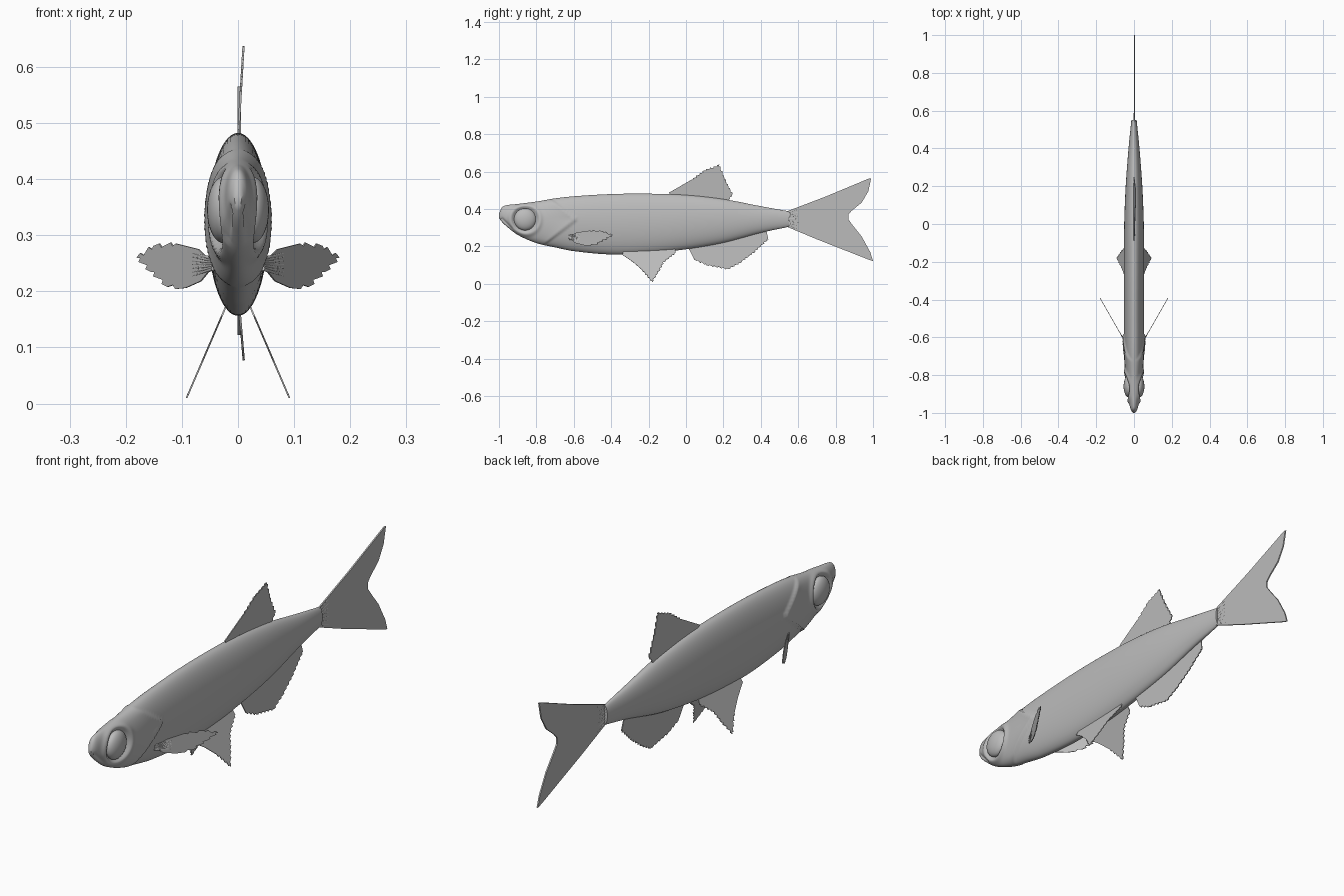
import bpy, bmesh, math
from mathutils import Vector

if "Cube" in bpy.data.objects:
    bpy.data.objects.remove(bpy.data.objects["Cube"], do_unlink=True)

grey = bpy.data.materials.new("fish grey")
grey.use_nodes = True
COLOUR = (0.5, 0.5, 0.5, 1)
grey.diffuse_color = COLOUR
grey.node_tree.nodes["Principled BSDF"].inputs["Base Color"].default_value = COLOUR


def finish(name, bm, smooth=None):
    bmesh.ops.recalc_face_normals(bm, faces=bm.faces)
    mesh = bpy.data.meshes.new(name)
    bm.to_mesh(mesh)
    bm.free()
    mesh.materials.append(grey)
    obj = bpy.data.objects.new(name, mesh)
    bpy.context.collection.objects.link(obj)
    if smooth:
        bpy.ops.object.select_all(action='DESELECT')
        obj.select_set(True)
        bpy.context.view_layer.objects.active = obj
        bpy.ops.object.shade_smooth_by_angle(angle=math.radians(smooth))
    return obj


# Body stations: y, top, bottom, half width
STATIONS = [
    (-1.0, .375, .352, .006), (-.985, .408, .332, .016), (-.96, .42, .308, .023),
    (-.9, .427, .262, .034), (-.8, .44, .218, .045), (-.7, .457, .195, .051),
    (-.6, .468, .175, .053), (-.4, .48, .157, .054), (-.2, .482, .163, .054),
    (0, .475, .185, .052), (.2, .453, .22, .044), (.4, .415, .273, .029),
    (.55, .388, .305, .014)]


def station(y):
    """Smooth interpolation of top, bottom and half width along the body."""
    n = len(STATIONS)
    i = max(k for k in range(n - 1) if STATIONS[k][0] <= y + 1e-6)

    def slope(k, c):
        a, b = STATIONS[max(k - 1, 0)], STATIONS[min(k + 1, n - 1)]
        return (b[c] - a[c]) / (b[0] - a[0])
    a, b = STATIONS[i], STATIONS[i + 1]
    h = b[0] - a[0]
    t = (y - a[0]) / h
    return [(2*t**3 - 3*t*t + 1) * a[c] + (3*t*t - 2*t**3) * b[c]
            + h * ((t**3 - 2*t*t + t) * slope(i, c) + (t**3 - t*t) * slope(i + 1, c))
            for c in (1, 2, 3)]


EYE_Y, EYE_Z = -.86, .345


def relief(y, z):
    """Sideways relief: eye socket, gill cover edge and mouth slit."""
    d = math.hypot(y - EYE_Y, z - EYE_Z)
    out = .007 * math.exp(-((d - .08) / .013) ** 2)
    out -= .012 / (1 + math.exp((d - .064) / .003))
    gill = -.59 - 1.3 * abs(z - .345) - y
    out += .008 * math.exp(-gill / .06 if gill > 0 else -(gill / .009) ** 2)
    if y < -.925:
        slit = z - (.365 - 1.0 * (y + 1))
        out -= .006 * math.exp(-(slit / .008) ** 2)
    return out


def build_body():
    bm = bmesh.new()
    sides = 72
    ys = [-1 + .006 * i for i in range(75)] + [-.55 + .0275 * i for i in range(41)]
    rings = []
    for y in ys:
        top, low, wide = station(min(y, .55))
        ring = []
        for k in range(sides):
            a = math.tau * k / sides
            c = math.cos(a)
            z = (top + low) / 2 + math.sin(a) * (top - low) / 2
            x = wide * c
            if y > -.985:
                x = math.copysign(max(abs(x) + relief(y, z) * min(1, abs(c) * 1.6), 0), c)
            ring.append(bm.verts.new((x, y, z)))
        rings.append(ring)
    for r, s in zip(rings, rings[1:]):
        for k in range(sides):
            j = (k + 1) % sides
            bm.faces.new((r[k], r[j], s[j], s[k]))
    bm.faces.new(rings[0])
    bm.faces.new(rings[-1])
    finish("body", bm, 50)


def build_eye(name, side):
    bm = bmesh.new()
    bmesh.ops.create_uvsphere(bm, u_segments=40, v_segments=24, radius=1)
    for v in bm.verts:
        v.co = (side * .026 + v.co.x * .029, EYE_Y + v.co.y * .059, EYE_Z + v.co.z * .059)
    finish(name, bm, 60)


def fin(name, outline, place, teeth=(0, 0), thick=.004):
    """Thin plate from a 2D outline; edges in the teeth range are ragged."""
    pts = []
    n = len(outline)
    for i, p in enumerate(outline):
        p, q = Vector(p), Vector(outline[(i + 1) % n])
        pts.append(p)
        if teeth[0] <= i < teeth[1]:
            normal = Vector((q.y - p.y, p.x - q.x)).normalized()
            count = max(1, round((q - p).length / .022))
            for k in range(count):
                pts.append(p.lerp(q, (k + .55) / count) + normal * .003)
                pts.append(p.lerp(q, (k + .7) / count) - normal * .004)
    bm = bmesh.new()
    face = bm.faces.new([bm.verts.new(place(*p)) for p in pts])
    bm.normal_update()
    shift = face.normal * thick
    bmesh.ops.triangulate(bm, faces=[face])
    for v in bm.verts:
        v.co -= shift / 2
    new = bmesh.ops.extrude_face_region(bm, geom=bm.faces[:])["geom"]
    bmesh.ops.translate(bm, vec=shift, verts=[g for g in new if isinstance(g, bmesh.types.BMVert)])
    finish(name, bm)


def rays(name, place, starts, ends, radius=.003):
    """Fan of slim tapered rods lying on a fin."""
    bm = bmesh.new()
    count = 7
    for i in range(count):
        t = i / (count - 1)
        a = Vector(place(*Vector(starts[0]).lerp(Vector(starts[1]), t)))
        b = Vector(place(*Vector(ends[0]).lerp(Vector(ends[1]), t)))
        rod = bmesh.ops.create_cone(bm, segments=6, radius1=radius, radius2=.001,
                                    depth=(b - a).length, cap_ends=True)["verts"]
        spin = (b - a).to_track_quat('Z', 'Y')
        for v in rod:
            v.co = spin @ v.co + (a + b) / 2
    finish(name, bm, 60)


build_body()

# Tail fin, forked
flat = lambda y, z: (.002, y, z)
fin("tail_fin", [(.54, .305), (.7, .238), (.97, .132), (1.0, .122), (.985, .17), (.94, .252),
                 (.89, .315), (.868, .345), (.868, .37), (.885, .39), (.94, .435), (.975, .495),
                 (.99, .565), (.975, .562), (.75, .468), (.54, .388)], flat, thick=.006)
rays("tail_rays", flat, [(.54, .315), (.54, .378)], [(.7, .255), (.7, .435)], .005)

# Dorsal and anal fins, leaning slightly sideways
lean_up = lambda y, z: (.01 * (z - .47) / .17, y, z)
fin("dorsal_fin", [(.2, .44), (.228, .448), (.25, .478), (.205, .565), (.178, .637),
                   (.1, .607), (.03, .557), (-.09, .488), (-.08, .465), (.05, .455)],
    lean_up, (1, 6))
rays("dorsal_rays", lean_up, [(.0, .465), (.2, .44)], [(.04, .51), (.225, .48)])

lean_down = lambda y, z: (.01 * (.2 - z) / .12, y, z)
fin("anal_fin", [(.015, .2), (.016, .185), (.045, .13), (.11, .1), (.225, .078), (.288, .112),
                 (.36, .165), (.44, .238), (.43, .285), (.2, .235)], lean_down, (2, 7))

# Paired eyes, pelvic and pectoral fins
for label, side in (("left", 1), ("right", -1)):
    build_eye(label + "_eye", side)
    splay = lambda y, z: (side * (.025 + .43 * (.165 - z)), y, z)
    fin(label + "_pelvic_fin", [(-.33, .185), (-.34, .155), (-.285, .118), (-.235, .075),
                                (-.182, .01), (-.145, .068), (-.118, .118), (-.055, .165),
                                (-.06, .19)], splay, (3, 7), .003)
    sweep = lambda x, z: (side * x, -.61 + (x - .055) * 1.75, z)
    fin(label + "_pectoral_fin", [(.044, .245), (.066, .218), (.093, .206), (.125, .208),
                                  (.155, .235), (.18, .26), (.15, .281), (.11, .285),
                                  (.07, .275), (.05, .256)], sweep, (2, 7), .003)
    rays(label + "_pectoral_rays", sweep, [(.045, .24), (.045, .258)],
         [(.095, .222), (.095, .272)], .0035)
